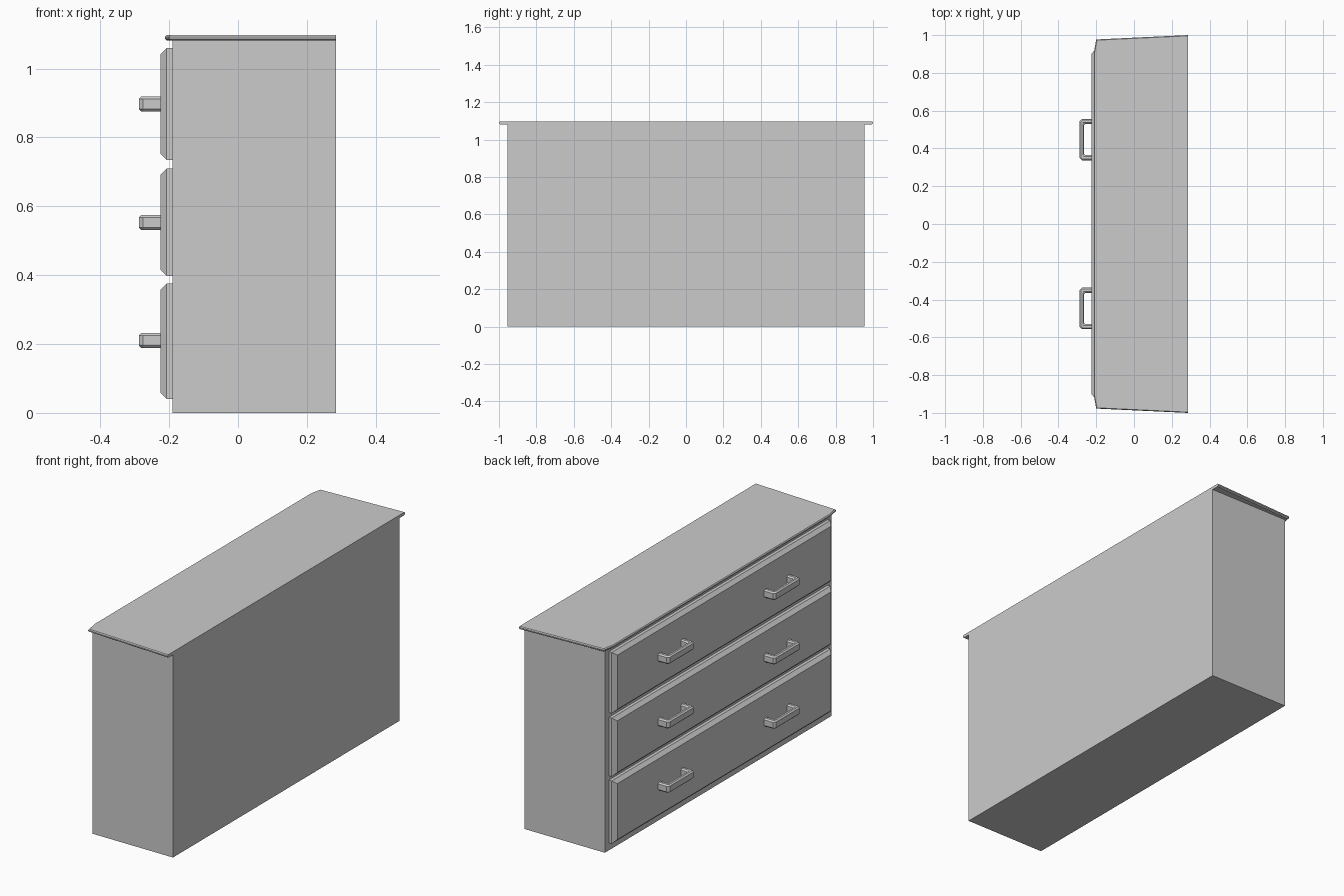
import bpy, bmesh

if "Cube" in bpy.data.objects:
    bpy.data.objects.remove(bpy.data.objects["Cube"])


def loft(name, rings):
    """Closed solid through a stack of matching point rings."""
    bm = bmesh.new()
    loops = [[bm.verts.new(p) for p in ring] for ring in rings]
    n = len(loops[0])
    for a, b in zip(loops, loops[1:]):
        for i in range(n):
            j = (i + 1) % n
            bm.faces.new((a[i], a[j], b[j], b[i]))
    bm.faces.new(loops[0])
    bm.faces.new(loops[-1])
    bmesh.ops.recalc_face_normals(bm, faces=bm.faces[:])
    me = bpy.data.meshes.new(name)
    bm.to_mesh(me)
    bm.free()
    ob = bpy.data.objects.new(name, me)
    bpy.context.collection.objects.link(ob)
    return ob


def rect_yz(x, y, z0, z1):
    return [(x, -y, z0), (x, y, z0), (x, y, z1), (x, -y, z1)]


# carcass
loft("cabinet_body", [rect_yz(-0.19, 0.955, 0, 1.083), rect_yz(0.285, 0.955, 0, 1.083)])


# overhanging top with tapered ends and softened rim
def top_ring(z, d):
    half = [(0.285, 1 - d), (-0.2 + d, 0.977 - d), (-0.212 + d, 0.91)]
    return [(x, y, z) for x, y in half] + [(x, -y, z) for x, y in reversed(half)]


loft("cabinet_top", [top_ring(1.081, 0.006), top_ring(1.086, 0),
                     top_ring(1.092, 0), top_ring(1.097, 0.004)])


# pull handle: U outline with cut corners, extruded and bevelled
def handle(name, y, z):
    half = [(-0.218, 0.110), (-0.276, 0.110), (-0.288, 0.098)]
    inner = [(-0.264, 0.083), (-0.218, 0.083)]
    outline = (half + [(x, -v) for x, v in reversed(half)]
               + [(x, -v) for x, v in reversed(inner)] + inner)
    ob = loft(name, [[(x, y + v, z + h) for x, v in outline] for h in (-0.022, 0.022)])
    bev = ob.modifiers.new("bevel", 'BEVEL')
    bev.width = 0.007
    bev.segments = 1
    bev.limit_method = 'ANGLE'
    bev.angle_limit = 1.0


# drawer fronts with chamfered borders, two handles each
drawers = [("lower", 0.04, 0.375, 0.21), ("middle", 0.398, 0.71, 0.553), ("upper", 0.735, 1.06, 0.897)]
for label, z0, z1, hz in drawers:
    loft(label + "_drawer", [rect_yz(-0.18, 0.922, z0, z1),
                             rect_yz(-0.207, 0.922, z0, z1),
                             rect_yz(-0.225, 0.9, z0 + 0.018, z1 - 0.018)])
    for side, y in (("left", 0.447), ("right", -0.447)):
        handle(label + "_" + side + "_handle", y, hz)
